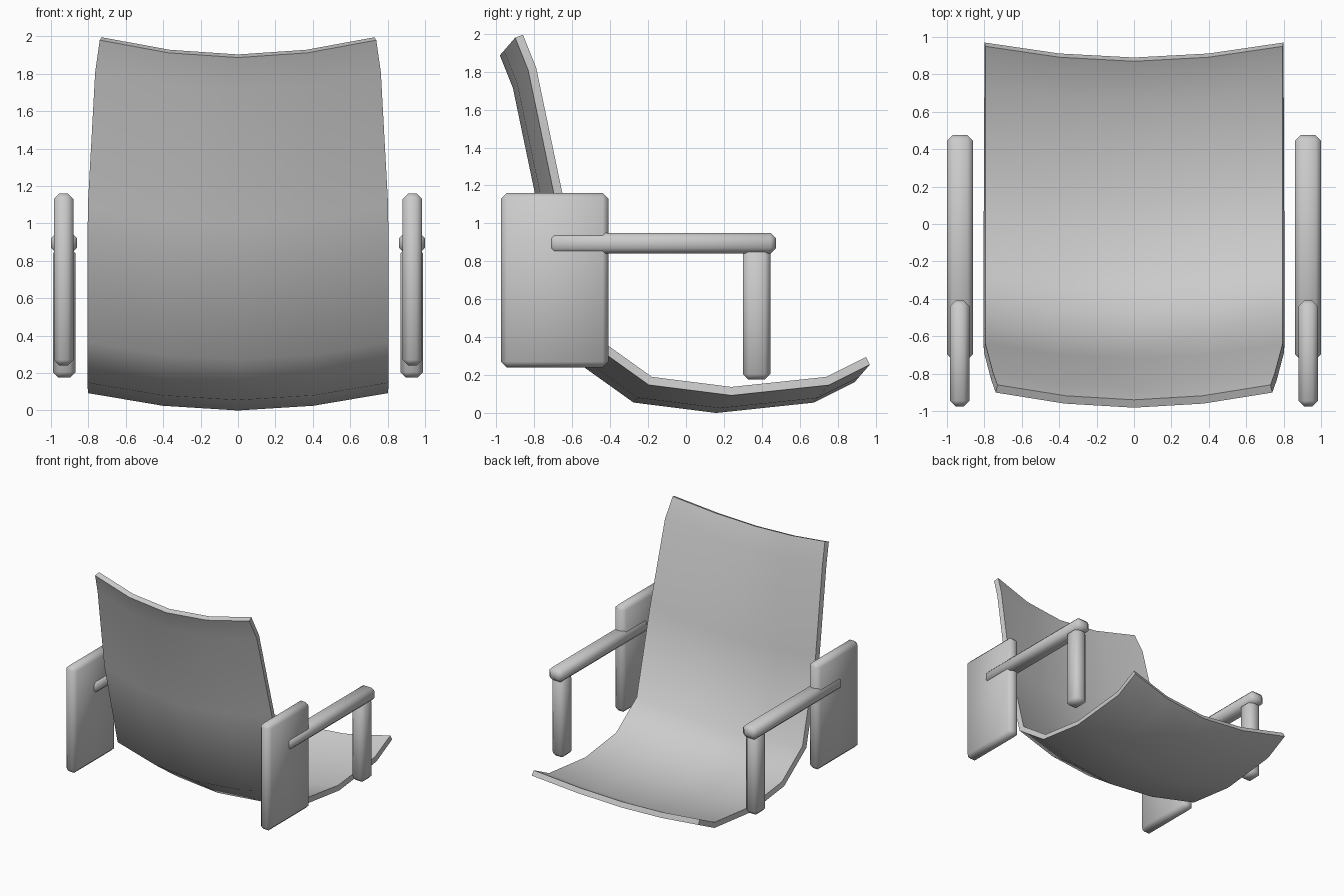
import bpy
import bmesh
from mathutils import Vector

cube = bpy.data.objects.get("Cube")
if cube:
    bpy.data.objects.remove(cube, do_unlink=True)

# One plain grey for the whole chair
grey = bpy.data.materials.new("plain_grey")
grey.use_nodes = True
colour = (0.6, 0.6, 0.6, 1.0)
grey.diffuse_color = colour
grey.node_tree.nodes["Principled BSDF"].inputs["Base Color"].default_value = colour


def make_object(name, bm):
    mesh = bpy.data.meshes.new(name)
    bm.to_mesh(mesh)
    bm.free()
    mesh.materials.append(grey)
    obj = bpy.data.objects.new(name, mesh)
    bpy.context.collection.objects.link(obj)
    bpy.ops.object.select_all(action="DESELECT")
    obj.select_set(True)
    bpy.context.view_layer.objects.active = obj
    return obj


def apply_modifiers(obj):
    for mod in list(obj.modifiers):
        bpy.ops.object.modifier_apply(modifier=mod.name)


def chamfered_box(name, low, high, chamfer=0.03):
    """Softly shaded box with chamfered edges between two corners."""
    low, high = Vector(low), Vector(high)
    size, centre = high - low, (low + high) / 2
    bm = bmesh.new()
    bmesh.ops.create_cube(bm, size=1)
    for v in bm.verts:
        v.co = Vector(c * s for c, s in zip(v.co, size)) + centre
    obj = make_object(name, bm)
    bevel = obj.modifiers.new("chamfer", "BEVEL")
    bevel.width = chamfer
    bevel.segments = 1
    apply_modifiers(obj)
    bpy.ops.object.shade_smooth()


# Seat shell: inner side profile as (half width, y, z), from the back's top to the seat tip
profile = [
    (0.73, -0.86, 1.995),
    (0.755, -0.79, 1.82),
    (0.795, -0.64, 1.10),
    (0.795, -0.46, 0.39),
    (0.795, -0.18, 0.19),
    (0.795, 0.24, 0.137),
    (0.795, 0.74, 0.19),
    (0.795, 0.95, 0.295),
]
# Across the width: share of half width, and how deep the shell sags there
section = [(-1, 0), (-0.5, 0.73), (0, 1), (0.5, 0.73), (1, 0)]
sag = Vector((0, -0.08, -0.092))

bm = bmesh.new()
rows = [
    [bm.verts.new(Vector((half * share, y, z)) + sag * depth) for share, depth in section]
    for half, y, z in profile
]
for row, following in zip(rows, rows[1:]):
    for j in range(len(section) - 1):
        bm.faces.new((row[j], row[j + 1], following[j + 1], following[j]))
shell = make_object("seat_shell", bm)
solid = shell.modifiers.new("thickness", "SOLIDIFY")
solid.thickness = 0.045
solid.offset = -1
solid.use_even_offset = True
apply_modifiers(shell)
bpy.ops.object.shade_smooth_by_angle(angle=0.87)

# Side panels, armrests and front posts, mirrored left and right
parts = {
    "side_panel": ((0.88, -0.975, 0.24), (0.985, -0.41, 1.16)),
    "armrest": ((0.86, -0.725, 0.84), (1.0, 0.475, 0.95)),
    "front_post": ((0.868, 0.30, 0.175), (0.99, 0.445, 0.87)),
}
for part, (low, high) in parts.items():
    chamfered_box(part + "_left", low, high)
    chamfered_box(part + "_right", (-high[0], *low[1:]), (-low[0], *high[1:]))
